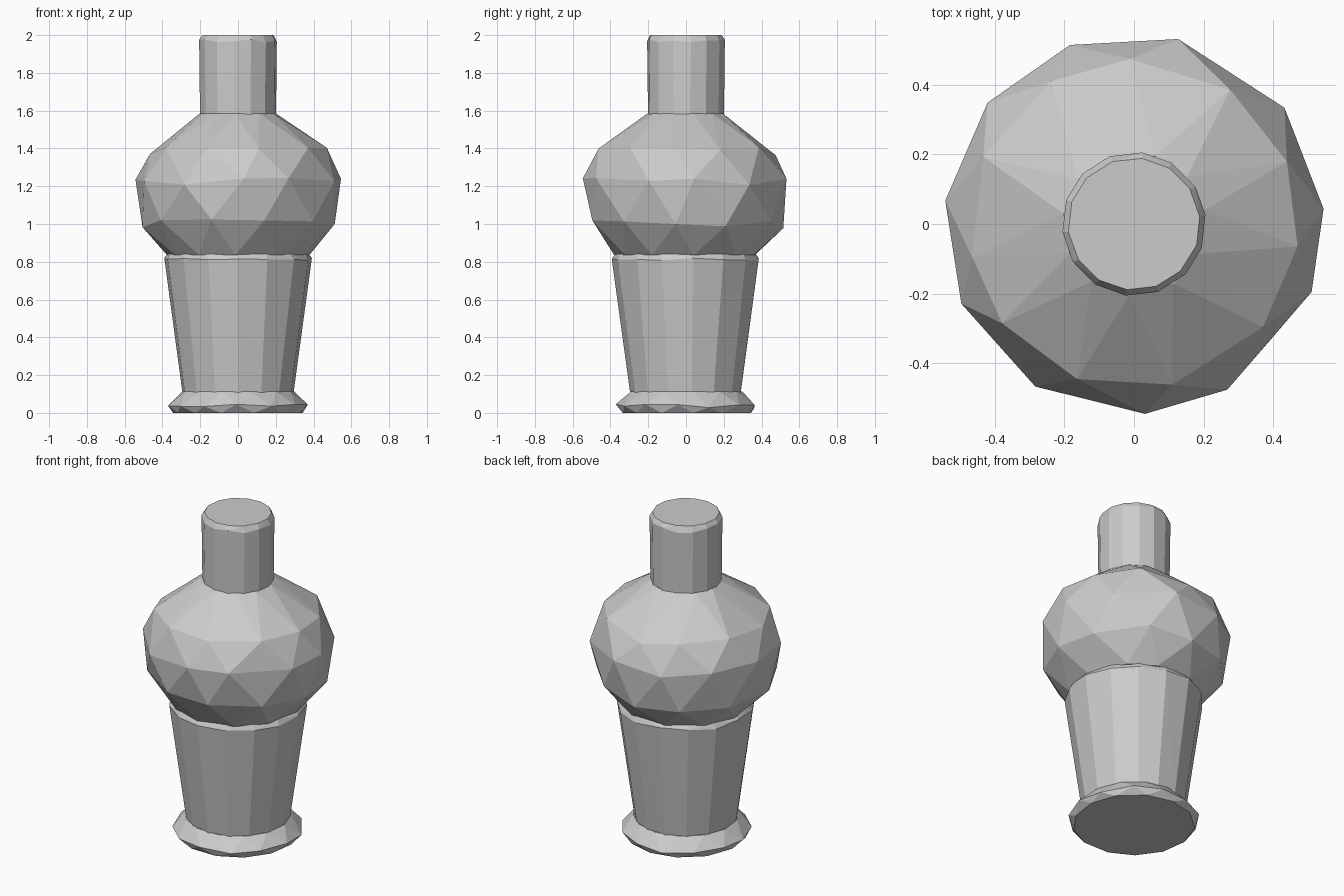
import bpy, bmesh, math, random

cube = bpy.data.objects.get("Cube")
if cube:
    bpy.data.objects.remove(cube, do_unlink=True)

random.seed(4)

# One plain grey for every part
GREY = (0.6, 0.6, 0.6, 1)
grey = bpy.data.materials.new("stone grey")
grey.use_nodes = True
grey.diffuse_color = GREY
grey.node_tree.nodes["Principled BSDF"].inputs["Base Color"].default_value = GREY


def faceted_part(name, sides, rings, stagger=0.0, wobble=0.0):
    """Convex faceted solid through rings of (radius, height)."""
    bm = bmesh.new()
    step = math.tau / sides
    for i, (radius, z) in enumerate(rings):
        inner = 0 < i < len(rings) - 1
        for k in range(sides):
            shift = random.uniform(-wobble, wobble)
            a = step * (k + stagger * i + 0.25 + shift)
            dz = random.uniform(-wobble, wobble) * 0.2 if inner else 0
            bm.verts.new((radius * math.cos(a), radius * math.sin(a), z + dz))
    hull = bmesh.ops.convex_hull(bm, input=bm.verts[:])
    unused = {v for v in hull["geom_interior"] if isinstance(v, bmesh.types.BMVert)}
    bmesh.ops.delete(bm, geom=list(unused), context="VERTS")
    bmesh.ops.recalc_face_normals(bm, faces=bm.faces[:])
    bmesh.ops.dissolve_limit(bm, angle_limit=0.01, verts=bm.verts[:], edges=bm.edges[:])
    mesh = bpy.data.meshes.new(name)
    bm.to_mesh(mesh)
    bm.free()
    mesh.materials.append(grey)
    obj = bpy.data.objects.new(name, mesh)
    bpy.context.collection.objects.link(obj)
    return obj


# Flared foot with a chipped lower rim
faceted_part("foot", 13, [(0.345, 0), (0.372, 0.035), (0.3, 0.112)], 0.5, 0.06)

# Tapered cup with a worn upper edge
faceted_part("cup", 15, [(0.295, 0.1), (0.393, 0.815), (0.375, 0.842)], 0, 0.04)

# Rounded belly with triangular facets
faceted_part("belly", 11, [(0.38, 0.835), (0.515, 1.0), (0.547, 1.22),
                           (0.475, 1.385), (0.205, 1.585)], 0.5, 0.12)

# Straight neck with a softened top edge
faceted_part("neck", 14, [(0.202, 1.57), (0.207, 1.97), (0.19, 2.0)], 0, 0.04)
